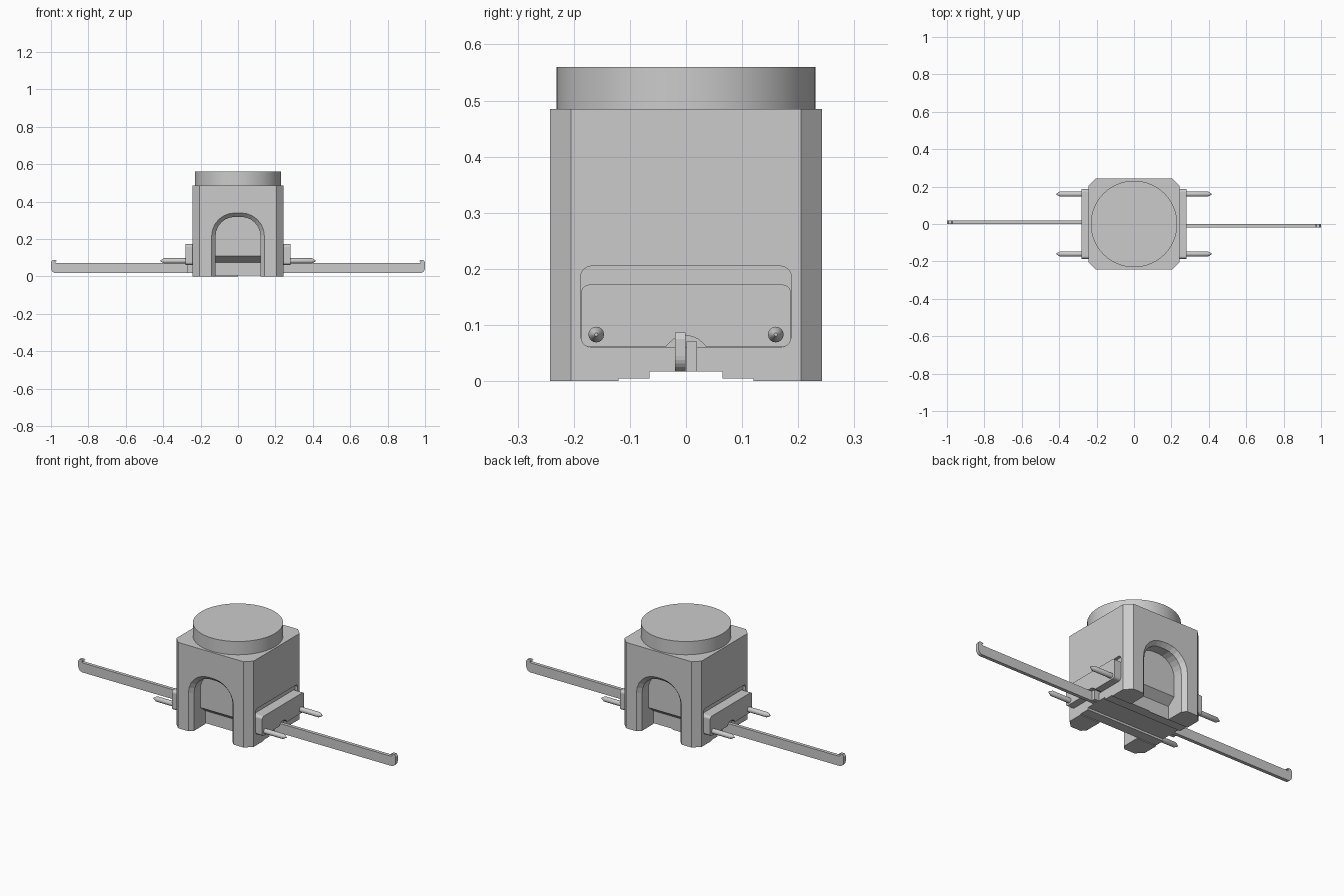
import bpy, bmesh
from math import pi, sin, cos
from mathutils import Matrix

old = bpy.data.objects.get("Cube")
if old:
    bpy.data.objects.remove(old, do_unlink=True)

grey = bpy.data.materials.new("plain grey")
grey.use_nodes = True
grey.diffuse_color = (0.6, 0.6, 0.6, 1)
grey.node_tree.nodes["Principled BSDF"].inputs["Base Color"].default_value = (0.6, 0.6, 0.6, 1)


def loft(name, rings, turn=0.0):
    """Closed solid through matching rings of points, turned about z."""
    bm = bmesh.new()
    loops = [[bm.verts.new(p) for p in ring] for ring in rings]
    n = len(loops[0])
    for a, b in zip(loops, loops[1:]):
        for i in range(n):
            bm.faces.new((a[i], a[(i + 1) % n], b[(i + 1) % n], b[i]))
    bm.faces.new(loops[0])
    bm.faces.new(loops[-1])
    bm.transform(Matrix.Rotation(turn, 4, "Z"))
    bmesh.ops.recalc_face_normals(bm, faces=bm.faces)
    mesh = bpy.data.meshes.new(name)
    bm.to_mesh(mesh)
    bm.free()
    mesh.materials.append(grey)
    ob = bpy.data.objects.new(name, mesh)
    bpy.context.collection.objects.link(ob)
    return ob


def along_x(pts, x):
    return [(x, y, z) for y, z in pts]


def along_y(pts, y):
    return [(x, y, z) for x, z in pts]


def along_z(pts, z):
    return [(x, y, z) for x, y in pts]


def arc(cx, cy, r, start, end, steps=6):
    return [(cx + r * cos(start + (end - start) * i / steps),
             cy + r * sin(start + (end - start) * i / steps)) for i in range(steps + 1)]


def rounded(w, lo, hi, r, bottom=()):
    """Upright rounded rectangle, with optional extra points on its lower edge."""
    return (arc(w - r, hi - r, r, 0, pi / 2) + arc(r - w, hi - r, r, pi / 2, pi)
            + arc(r - w, lo + r, r, pi, 1.5 * pi) + list(bottom)
            + arc(w - r, lo + r, r, 1.5 * pi, 2 * pi))


def arch(half, top, r):
    return ([(half, -0.02)] + arc(half - r, top - r, r, 0, pi / 2)
            + arc(r - half, top - r, r, pi / 2, pi) + [(-half, -0.02)])


def box(w, top):
    return [(-w, -0.02), (w, -0.02), (w, top), (-w, top)]


def smooth(ob):
    bpy.ops.object.select_all(action="DESELECT")
    ob.select_set(True)
    bpy.context.view_layer.objects.active = ob
    bpy.ops.object.shade_smooth_by_angle(angle=0.6)


# Main block with chamfered upright corners
s, c = 0.242, 0.205
octagon = [(c, -s), (s, -c), (s, c), (c, s), (-c, s), (-s, c), (-s, -c), (-c, -s)]
body = loft("body", [along_z(octagon, 0), along_z(octagon, 0.485)])

# Cutters: underside steps, arched recesses, plate pockets
cutters = [loft("underside_cutter", [along_x(box(w, top), -0.3), along_x(box(w, top), 0.3)])
           for w, top in ((0.12, 0.005), (0.065, 0.017))]
undercut = [(-0.18, -0.02), (-0.12, -0.02), (-0.12, 0.075), (-0.165, 0.11), (-0.18, 0.11)]
pocket = rounded(0.188, 0.06, 0.205, 0.02)
wide, narrow = arch(0.142, 0.34, 0.125), arch(0.12, 0.318, 0.103)
for turn in (0, pi):
    cutters += [
        loft("arch_cutter", [along_y(wide, -0.243), along_y(narrow, -0.22),
                             along_y(narrow, -0.165)], turn),
        loft("undercut_cutter", [along_x(undercut, -0.12), along_x(undercut, 0.12)], turn),
        loft("pocket_cutter", [along_x(pocket, 0.225), along_x(pocket, 0.3)], turn)]
bpy.context.view_layer.objects.active = body
for cutter in cutters:
    cutter.hide_render = True
    mod = body.modifiers.new("cut", "BOOLEAN")
    mod.operation = "DIFFERENCE"
    mod.solver = "EXACT"
    mod.object = cutter
    bpy.ops.object.modifier_apply(modifier=mod.name)
    bpy.data.objects.remove(cutter, do_unlink=True)

# Round lid
circle = arc(0, 0, 0.231, 0, 2 * pi, 64)[:-1]
smooth(loft("round_lid", [along_z(circle, 0.48), along_z(circle, 0.56)]))

# Side plates, pins and hooked arms, repeated by a half turn
notch = [(y, z - 0.0) for y, z in arc(0, 0.04, 0.041, 0.85 * pi, 0.15 * pi, 8) if z > 0.06]
plate = rounded(0.187, 0.061, 0.172, 0.015, [(-0.036, 0.061)] + notch + [(0.036, 0.061)])
hook = ([(-0.27, 0.017)] + arc(0.972, 0.045, 0.028, -pi / 2, 0, 6)
        + [(1.0, 0.075), (0.992, 0.087), (0.975, 0.087), (0.968, 0.082), (0.978, 0.078),
           (0.976, 0.073), (0.965, 0.071), (-0.27, 0.071)])
for turn, side in ((0, "left"), (pi, "right")):
    loft(side + "_plate", [along_x(plate, 0.22), along_x(plate, 0.282)], turn)
    loft(side + "_arm", [along_y(hook, -0.02), along_y(hook, -0.001)], turn)
    for y, end in ((-0.16, "a"), (0.16, "b")):
        rings = [along_x(arc(y, 0.083, r, 0, 2 * pi, 16)[:-1], x)
                 for x, r in ((0.27, 0.014), (0.395, 0.014), (0.415, 0.003))]
        smooth(loft(side + "_pin_" + end, rings, turn))
